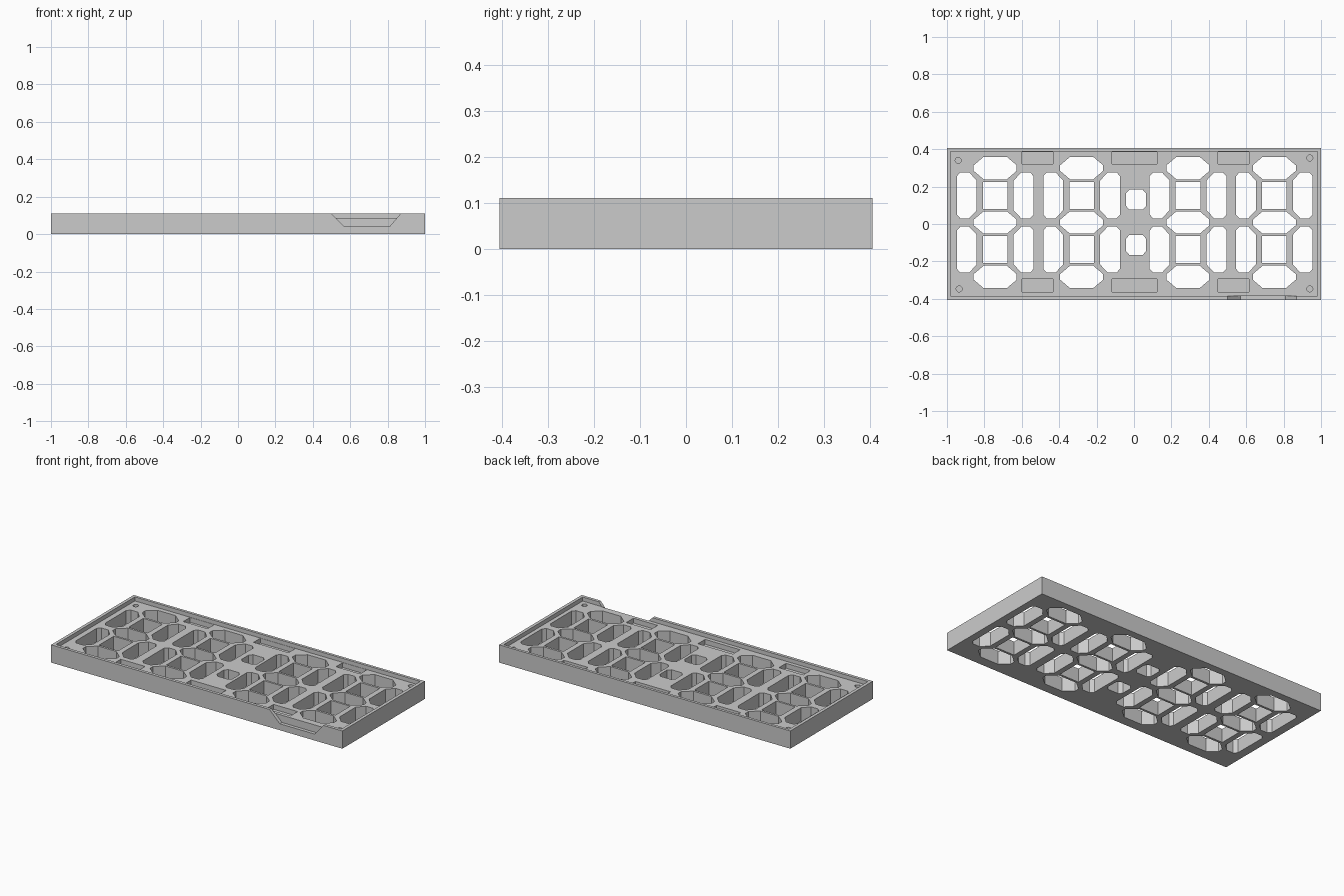
import bpy, bmesh, math

cube = bpy.data.objects.get("Cube")
if cube:
    bpy.data.objects.remove(cube, do_unlink=True)

HEIGHT, FLOOR, POCKET = 0.11, 0.085, 0.055
HALF_Y, MID_Y = 0.405, 0.008

grey = bpy.data.materials.new("plain grey")
grey.use_nodes = True
colour = (0.6, 0.6, 0.6, 1)
grey.diffuse_color = colour
grey.node_tree.nodes["Principled BSDF"].inputs["Base Color"].default_value = colour


def prism(bm, outline, low, high, to_point=lambda a, b, h: (a, b, h)):
    """Extrude a closed outline between two levels."""
    rings = [[bm.verts.new(to_point(a, b, h)) for a, b in outline] for h in (low, high)]
    bm.faces.new(rings[0][::-1])
    bm.faces.new(rings[1])
    n = len(outline)
    for i in range(n):
        j = (i + 1) % n
        bm.faces.new((rings[0][i], rings[0][j], rings[1][j], rings[1][i]))


def box(x0, x1, y0, y1):
    return [(x0, y0), (x1, y0), (x1, y1), (x0, y1)]


def cut_corners(cx, cy, w, h, left, right):
    """Rectangle with its left and right corners cut by (dx, dy)."""
    (lx, ly), (rx, ry) = left, right
    x, y = w / 2, h / 2
    pts = [(lx - x, -y), (x - rx, -y), (x, ry - y), (x, y - ry),
           (x - rx, y), (lx - x, y), (-x, y - ly), (-x, ly - y)]
    return [(cx + px, cy + py) for px, py in pts]


def make_object(name, bm):
    bmesh.ops.recalc_face_normals(bm, faces=bm.faces)
    mesh = bpy.data.meshes.new(name)
    bm.to_mesh(mesh)
    bm.free()
    mesh.materials.append(grey)
    ob = bpy.data.objects.new(name, mesh)
    bpy.context.collection.objects.link(ob)
    return ob


# Solid slab
bm = bmesh.new()
prism(bm, box(-1, 1, -HALF_Y, HALF_Y), 0, HEIGHT)
panel = make_object("display_panel", bm)

# Shallow tray inside the rim
tray = bmesh.new()
prism(tray, box(-0.98, 0.98, -0.386, 0.388), FLOOR, 0.2)

# Sloped cable notch in the front rim
notch = bmesh.new()
prism(notch, [(0.57, 0.04), (0.81, 0.04), (0.87, HEIGHT), (0.87, 0.2), (0.5, 0.2), (0.5, HEIGHT)],
      -0.5, -0.384, lambda a, b, h: (a, h, b))

# Seven-segment openings for four digits
openings = bmesh.new()
big, small = (0.04, 0.043), (0.018, 0.02)
tip = (0.053, 0.045)
for cx in (-0.742, -0.28, 0.289, 0.75):
    for row in (-1, 0, 1):
        prism(openings, cut_corners(cx, MID_Y + row * 0.291, 0.23, 0.12, tip, tip), -0.1, 0.3)
    for row in (-1, 1):
        cy = MID_Y + row * 0.145
        prism(openings, cut_corners(cx - 0.152, cy, 0.106, 0.245, small, big), -0.1, 0.3)
        prism(openings, cut_corners(cx + 0.152, cy, 0.106, 0.245, big, small), -0.1, 0.3)
        prism(openings, box(cx - 0.066, cx + 0.066, cy - 0.072, cy + 0.072), -0.1, 0.3)

# Colon openings
for cy in (-0.112, 0.13):
    prism(openings, cut_corners(0.011, cy, 0.107, 0.107, small, small), -0.1, 0.3)

# Pockets along the long edges
for x0, x1 in ((-0.6, -0.433), (-0.117, 0.123), (0.449, 0.615)):
    for y0, y1 in ((0.32, 0.386), (-0.363, -0.293)):
        prism(openings, box(x0, x1, y0, y1), POCKET, 0.3)

# Blind screw holes in the corners
for cx, cy in ((-0.94, 0.34), (0.94, 0.353), (-0.935, -0.347), (0.94, -0.347)):
    ring = [(cx + 0.016 * math.cos(a), cy + 0.016 * math.sin(a))
            for a in (math.tau * i / 20 for i in range(20))]
    prism(openings, ring, POCKET, 0.3)

# Cut the slab and keep only the finished mesh
cutters = [make_object(n, b) for n, b in
           (("tray_cutter", tray), ("notch_cutter", notch), ("opening_cutter", openings))]
for cutter in cutters:
    cutter.hide_render = True
    mod = panel.modifiers.new(cutter.name, "BOOLEAN")
    mod.operation, mod.solver, mod.object = "DIFFERENCE", "EXACT", cutter
bpy.context.view_layer.update()
depsgraph = bpy.context.evaluated_depsgraph_get()
finished = bpy.data.meshes.new_from_object(panel.evaluated_get(depsgraph))
panel.modifiers.clear()
panel.data = finished
for cutter in cutters:
    bpy.data.objects.remove(cutter, do_unlink=True)
